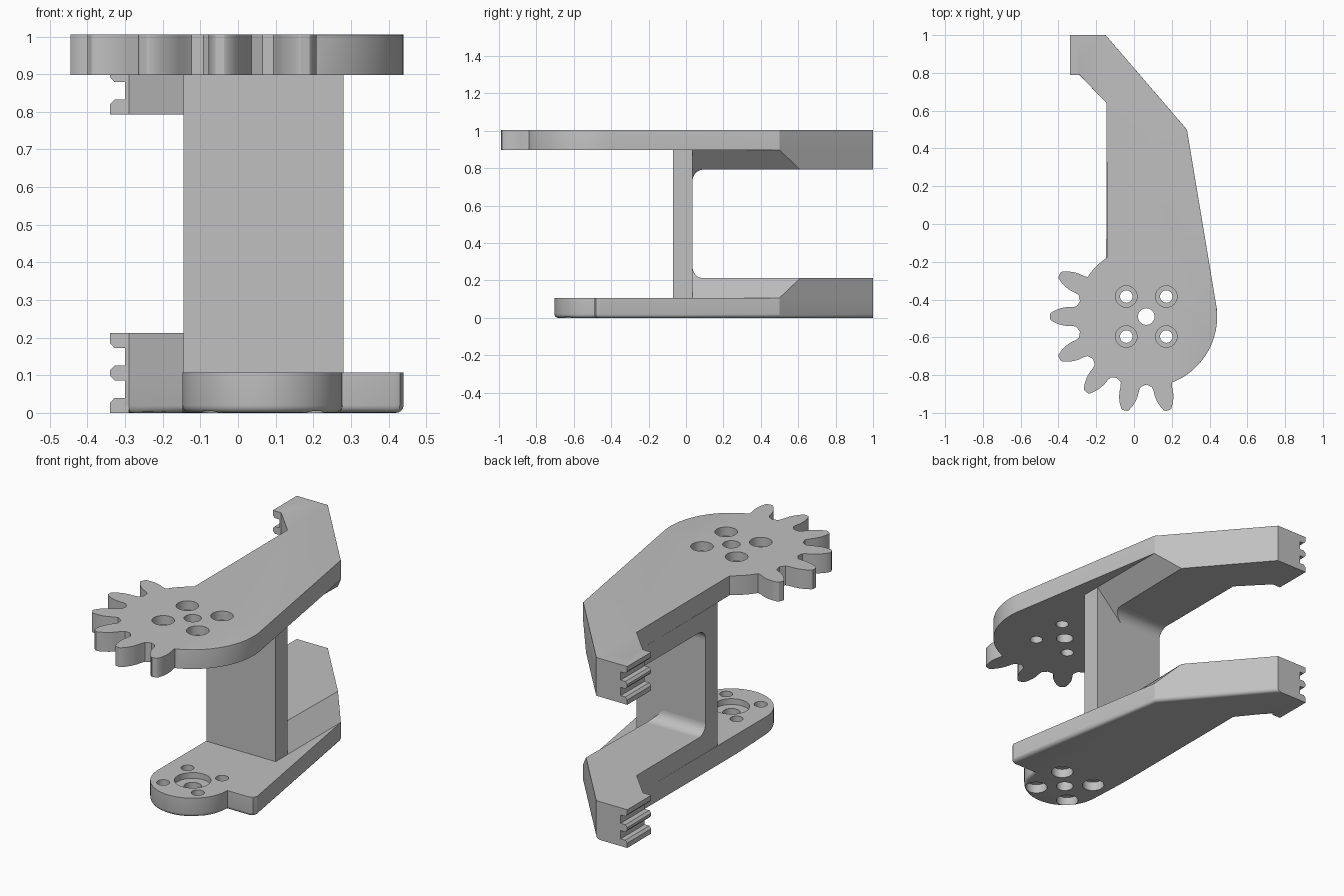
import bpy, bmesh
from math import sin, cos, radians, tau
from mathutils import Vector

if "Cube" in bpy.data.objects:
    bpy.data.objects.remove(bpy.data.objects["Cube"])

HEIGHT = 1.005
PLATE = 0.107          # plate thickness
ARM = 0.212            # jaw arm thickness
HUB = Vector((0.065, -0.49))
ROOT = 0.375           # gear root radius
PITCH = 360 / 14

grey = bpy.data.materials.new("light_grey")
grey.use_nodes = True
grey.diffuse_color = (0.53, 0.53, 0.53, 1)
grey.node_tree.nodes["Principled BSDF"].inputs["Base Color"].default_value = grey.diffuse_color


def polar(r, deg):
    return (HUB.x + r * cos(radians(deg)), HUB.y + r * sin(radians(deg)))


def arc(r, a, b, n):
    return [polar(r, a + (b - a) * i / n) for i in range(n + 1)]


def loft(name, rings, round_rule=None):
    """Solid through matching rings of 3D points, optionally rounding some edges."""
    bm = bmesh.new()
    loops = [[bm.verts.new(p) for p in ring] for ring in rings]
    n = len(loops[0])
    for low, high in zip(loops, loops[1:]):
        for i in range(n):
            j = (i + 1) % n
            bm.faces.new((low[i], low[j], high[j], high[i]))
    bm.faces.new(loops[0])
    bm.faces.new(loops[-1])
    bmesh.ops.recalc_face_normals(bm, faces=bm.faces)
    if round_rule:
        edges = [e for e in bm.edges if round_rule(*e.verts)]
        bmesh.ops.bevel(bm, geom=edges, offset=0.02, segments=4, profile=0.5,
                        affect='EDGES', clamp_overlap=True)
    mesh = bpy.data.meshes.new(name)
    bm.to_mesh(mesh)
    bm.free()
    mesh.materials.append(grey)
    obj = bpy.data.objects.new(name, mesh)
    bpy.context.collection.objects.link(obj)
    return obj


def level(points, z):
    return [(x, y, z) for x, y in points]


def circle(centre, r, z):
    return [(centre[0] + r * cos(tau * i / 32), centre[1] + r * sin(tau * i / 32), z)
            for i in range(32)]


def drill(obj, centre, steps):
    """Cut a stepped round hole given as (radius, z) pairs."""
    cutter = loft("hole_cutter", [circle(centre, r, z) for r, z in steps])
    cutter.hide_render = True
    mod = obj.modifiers.new("hole", 'BOOLEAN')
    mod.operation, mod.solver, mod.object = 'DIFFERENCE', 'EXACT', cutter
    bpy.context.view_layer.objects.active = obj
    bpy.ops.object.modifier_apply(modifier=mod.name)
    bpy.data.objects.remove(cutter)


# Shared jaw outline
outer_side = [(0.28, 0.5), (-0.15, 1)]
tip = [(-0.3, 1), (-0.3, 0.79), (-0.29, 0.79), (-0.145, 0.64)]


# Gear teeth, counter-clockwise from the inner flank
def tooth(deg):
    flank = [(0.37, 0.054), (0.39, 0.05), (0.42, 0.05), (0.45, 0.045),
             (0.48, 0.034), (0.505, 0.02), (0.51, 0.012)]
    def point(r, w):
        a = radians(deg)
        return (HUB.x + r * cos(a) - w * sin(a), HUB.y + r * sin(a) + w * cos(a))
    return [point(r, -w) for r, w in flank] + [point(r, w) for r, w in reversed(flank)]


gear = arc(ROOT, 123.7, 141, 4)
for k in range(-1, 5):
    gear += tooth(180 + k * PITCH)
    if k < 4:
        gear.append(polar(0.36, 180 + (k + 0.5) * PITCH))
gear += arc(ROOT, 292, 369.4, 26)


# Rounded outer edges: the curved side, the slope and the ledge behind the tip
def on_jaw_side(a, b):
    mid = (a.co + b.co) / 2
    return (mid.x > 0.2 and mid.y > -0.83) or 0.6 < mid.y < 0.8


def round_top(a, b):
    return min(a.co.z, b.co.z) > HEIGHT - 0.001 and on_jaw_side(a, b)


def round_bottom(a, b):
    mid = (a.co + b.co) / 2
    return max(a.co.z, b.co.z) < 0.001 and (on_jaw_side(a, b) or mid.y < -0.45)


top_outline = gear + outer_side + tip
gear_plate = loft("gear_plate", [level(top_outline, HEIGHT - PLATE), level(top_outline, HEIGHT)],
                  round_top)

# Bottom plate with a rounded nose and a stepped shoulder
shoulder = [(0.41, -0.49), (0.43, -0.482), (0.44, -0.46)]
bottom_outline = arc(0.213, 180, 360, 28) + shoulder + outer_side + tip
base_plate = loft("base_plate", [level(bottom_outline, 0), level(bottom_outline, PLATE)],
                  round_bottom)

# Screw holes with counterbores on the outside, and shaft holes
for sx in (-1, 1):
    for sy in (-1, 1):
        spot = HUB + Vector((sx, sy)) * 0.106
        drill(gear_plate, spot, [(0.033, 0.8), (0.033, 0.955), (0.057, 0.955), (0.057, 1.1)])
        drill(base_plate, spot, [(0.057, -0.1), (0.057, 0.05), (0.033, 0.05), (0.033, 0.2)])
drill(gear_plate, HUB, [(0.044, 0.8), (0.044, 1.1)])
drill(base_plate, HUB, [(0.044, -0.1), (0.044, 0.075), (0.092, 0.075), (0.092, 0.2)])

# Upright wall joining both plates
wall = [(-0.145, -0.07), (0.28, -0.07), (0.28, 0.035), (-0.145, 0.035)]
loft("wall", [level(wall, PLATE), level(wall, HEIGHT - PLATE)])

# Parts repeated on both jaws; h is the distance in from the outer face
SLOPE = ARM - PLATE
for side in ("lower", "upper"):
    def z(h):
        return h if side == "lower" else HEIGHT - h

    # Thick arm with a slanted inner side
    back = [(-0.145, 0.035)]
    wide = back + [(0.28, 0.035)] + outer_side + tip
    narrow = back + [(0.28 - SLOPE, 0.035), (0.28 - SLOPE * 0.9, 0.61)] + outer_side[1:] + tip
    loft(side + "_jaw_arm", [level(wide, z(PLATE)), level(narrow, z(ARM))])

    # Fillet between wall and arm, trimmed along the slant
    R = 0.06
    curve = [(0.035, ARM)] + [(0.035 + R * (1 - cos(radians(a))), ARM + R * (1 - sin(radians(a))))
                              for a in range(0, 91, 10)]
    loft(side + "_fillet", [[(-0.145, y, z(h)) for y, h in curve],
                            [(0.28 - (h - PLATE), y, z(h)) for y, h in curve]])

    # Grip ridges at the tip, chamfered towards the grooves
    for i, start in enumerate((0, 0.086, 0.172)):
        end = start + 0.04
        c0, c1 = (0.012 if i > 0 else 0), (0.012 if i < 2 else 0)
        profile = [(-0.29, start), (-0.34 + c0, start), (-0.34, start + c0 + 0.001),
                   (-0.34, end - c1 - 0.001), (-0.34 + c1, end), (-0.29, end)]
        loft(f"{side}_grip_ridge_{i + 1}",
             [[(x, y, z(h)) for x, h in profile] for y in (0.79, 1)])

# Smooth curved faces, keep hard edges crisp
bpy.ops.object.select_all(action='DESELECT')
for obj in bpy.context.collection.objects:
    if obj.type == 'MESH' and obj.data.materials and obj.data.materials[0] == grey:
        obj.select_set(True)
        bpy.context.view_layer.objects.active = obj
bpy.ops.object.shade_smooth_by_angle(angle=radians(30))
